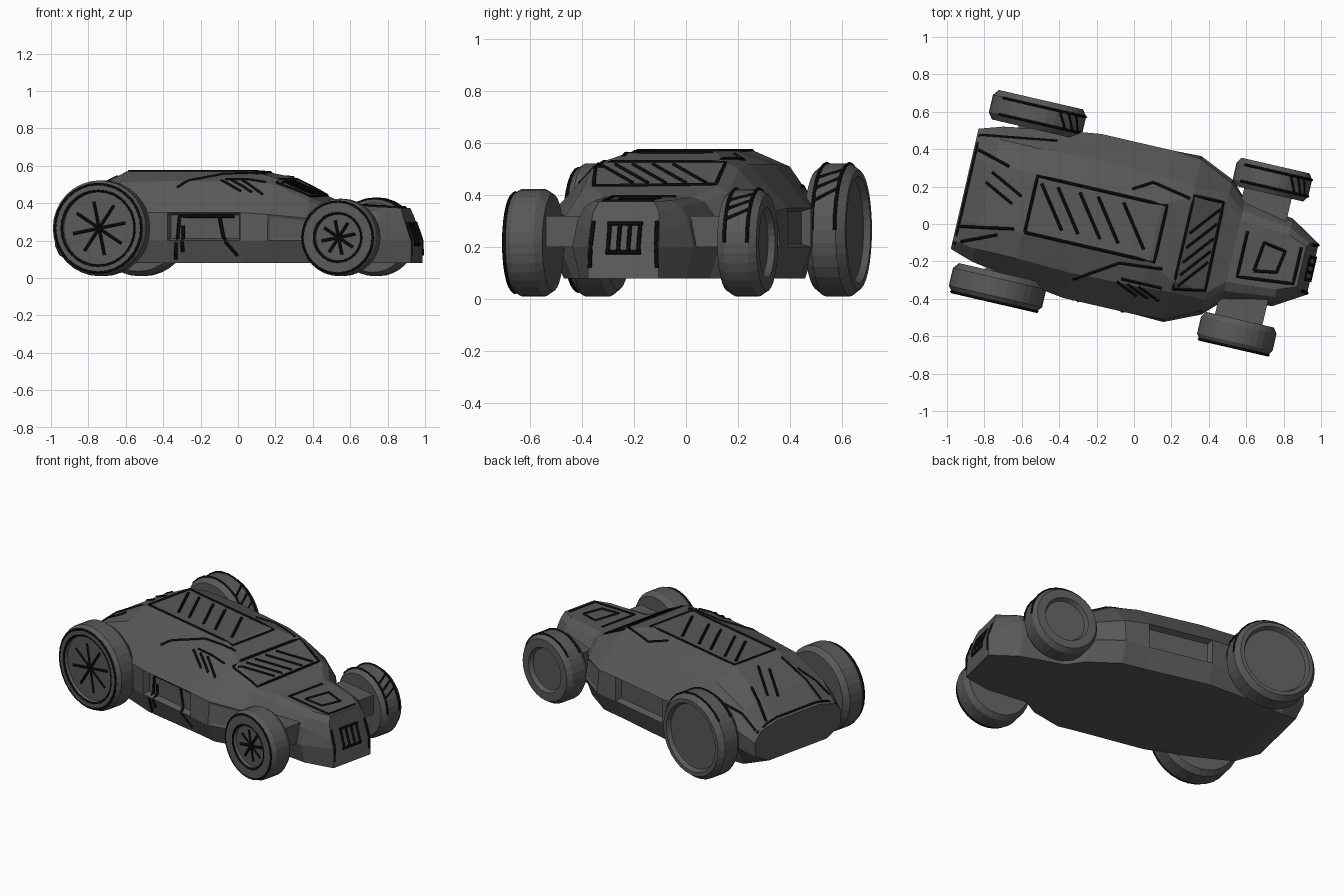
import bpy, bmesh
from math import sin, cos, pi, radians
from mathutils import Matrix, Vector

if "Cube" in bpy.data.objects:
    bpy.data.objects.remove(bpy.data.objects["Cube"])

# The car is built along +x (nose), then turned into place
PLACE = Matrix.Translation((-0.004, -0.02, 0)) @ Matrix.Rotation(radians(-13), 4, 'Z')


def material(name, value):
    m = bpy.data.materials.new(name)
    m.diffuse_color = (value, value, value, 1)
    m.use_nodes = True
    m.node_tree.nodes["Principled BSDF"].inputs["Base Color"].default_value = m.diffuse_color
    return m


GREY = material("dark_grey", 0.1)
INK = material("ink_black", 0.003)
parts = []


def finish(name, bm):
    bmesh.ops.recalc_face_normals(bm, faces=bm.faces)
    me = bpy.data.meshes.new(name)
    bm.to_mesh(me)
    bm.free()
    ob = bpy.data.objects.new(name, me)
    bpy.context.collection.objects.link(ob)
    me.materials.append(GREY)
    parts.append(ob)
    return ob


# Hull: lofted sections, x then five (half width, z) pairs from floor to roof
SECTIONS = [
    (-.925, .22, .12, .32, .17, .33, .26, .28, .32, .16, .35),
    (-.80, .30, .08, .36, .20, .37, .32, .30, .42, .17, .45),
    (-.57, .36, .08, .40, .20, .41, .35, .30, .51, .16, .57),
    (-.28, .41, .08, .45, .20, .45, .35, .31, .52, .16, .57),
    (.12, .40, .08, .45, .20, .45, .35, .30, .52, .16, .57),
    (.27, .40, .08, .455, .20, .44, .34, .29, .50, .23, .535),
    (.46, .32, .08, .37, .20, .35, .32, .29, .41, .25, .43),
    (.55, .24, .08, .28, .20, .27, .31, .22, .375, .17, .395),
    (.82, .21, .08, .24, .20, .22, .30, .19, .355, .15, .38),
    (.985, .14, .08, .14, .20, .14, .25, .13, .335, .11, .375),
]
bm = bmesh.new()
rings = []
for s in SECTIONS:
    lean = 0.35 if s[0] > .9 else 0
    half = [(s[0] - lean * max(0, s[k + 1] - .2), s[k], s[k + 1]) for k in range(1, 11, 2)]
    pts = half + [(x, -y, z) for x, y, z in reversed(half)]
    rings.append([bm.verts.new(p) for p in pts])
panels = []
for i, (a, b) in enumerate(zip(rings, rings[1:])):
    for k in range(10):
        j = (k + 1) % 10
        f = bm.faces.new((a[k], a[j], b[j], b[k]))
        if i in (3, 5) and k in (1, 7):
            panels.append(f)
bm.faces.new(rings[0])
bm.faces.new(rings[-1])
bmesh.ops.recalc_face_normals(bm, faces=bm.faces)
# Recessed side panels
for f in panels:
    deep = -.035 if f.calc_center_median().x < .1 else -.006
    bmesh.ops.inset_individual(bm, faces=[f], thickness=.018, depth=deep)
hull = finish("hull", bm)


# Wheels: turned tyre profile with a recessed hub on the outside
def wheel(name, x, y, r, half, hub, side):
    prof = [(hub * r, half - .025), (hub * r + .012, half), (.9 * r, half), (r, .6 * half),
            (r, -.6 * half), (.9 * r, -half)]
    bm = bmesh.new()
    n = 32
    loops = [[bm.verts.new((x + p * cos(2 * pi * i / n), y + side * w, r + .01 + p * sin(2 * pi * i / n)))
              for i in range(n)] for p, w in prof]
    for a, b in zip(loops, loops[1:]):
        for i in range(n):
            j = (i + 1) % n
            bm.faces.new((a[i], a[j], b[j], b[i]))
    bm.faces.new(loops[0])
    bm.faces.new(loops[-1])
    finish(name, bm)


def box(name, lo, hi):
    bm = bmesh.new()
    bmesh.ops.create_cube(bm, size=1)
    for v in bm.verts:
        v.co = [l + (c + .5) * (h - l) for l, h, c in zip(lo, hi, v.co)]
    finish(name, bm)


for tag, s in (("left", 1), ("right", -1)):
    wheel("front_wheel_" + tag, .667, s * .423 - .005, .207, .077, .6, s)
    wheel("rear_wheel_" + tag, -.635, s * .475, .256, .081, .76, s)
box("front_axle", (.53, -.37, .2), (.79, .37, .32))
box("rear_axle", (-.72, -.41, .18), (-.55, .41, .34))


# Ink lines: thin tubes laid on the surfaces
def ink(name, lines, radius=.008, cyclic=False):
    cu = bpy.data.curves.new(name, 'CURVE')
    cu.dimensions = '3D'
    cu.bevel_depth = radius
    cu.bevel_resolution = 0
    cu.use_fill_caps = True
    for pts in lines:
        sp = cu.splines.new('POLY')
        sp.points.add(len(pts) - 1)
        for p, q in zip(sp.points, pts):
            p.co = (*q, 1)
        sp.use_cyclic_u = cyclic
    ob = bpy.data.objects.new(name, cu)
    bpy.context.collection.objects.link(ob)
    cu.materials.append(INK)
    parts.append(ob)


def drape(pts, direction):
    d = Vector(direction)
    out = []
    for a, b in zip(pts, pts[1:]):
        for i in range(9):
            hit, loc, _, _ = hull.ray_cast(Vector(a).lerp(Vector(b), i / 8) - d * 2, d)
            if hit:
                out.append(loc)
    return out


def from_above(*pts):
    return drape([(x, y, 0) for x, y in pts], (0, 0, -1))


def from_right(*pts):
    return drape([(x, 0, z) for x, z in pts], (0, 1, 0))


bpy.context.view_layer.update()
# Roof panel and windscreen outlines with hatching
ink("roof_panel_lines", [from_above((-.56, -.155), (.15, -.155), (.15, .155), (-.56, .155), (-.56, -.155))]
    + [from_above((x, .12), (x + .16, -.1)) for x in (-.53, -.44, -.32, -.22, -.08)])
ink("windscreen_lines", [from_above((.28, -.27), (.45, -.24), (.44, .24), (.28, .24), (.28, -.27))]
    + [from_above((.3, y), (.43, y + .16)) for y in (-.25, -.19, -.12, -.04, .04)])
ink("shoulder_lines", [from_above((-.25, -.34), (-.03, -.2), (.2, -.18)),
                       from_above((-.05, .2), (.05, .26), (.26, .22)),
                       from_above((.0, -.28), (.22, -.28))]
    + [from_above((x, -.3), (x + .12, -.35)) for x in (-.02, .04, .1)])
ink("tail_lines", [from_above((-.91, .3), (-.91, -.3)), from_above((-.9, -.2), (-.62, -.15)),
                   from_above((-.9, .3), (-.5, .36)), from_above((-.9, .22), (-.72, .17)),
                   from_above((-.8, .12), (-.62, .03)), from_above((-.82, .06), (-.66, -.02)),
                   from_above((-.88, -.28), (-.7, -.2))])
ink("bonnet_lines", [from_above((.6, .12), (.6, -.13), (.9, -.1), (.9, .1)),
                     from_above((.68, -.08), (.7, .08), (.82, .06), (.8, -.06), (.68, -.08))])
ink("side_lines", [from_right((-.24, .1), (-.22, .33), (.08, .33)), from_right((.0, .32), (.02, .22), (.1, .12)),
                   from_right((-.2, .14), (-.2, .28))], .01)
# Nose grille and face outline
ink("grille_lines", [drape([(0, y, .18), (0, y, .29)], (-1, 0, 0)) for y in (-.06, -.02, .02, .06)]
    + [drape([(0, -.07, z), (0, .07, z)], (-1, 0, 0)) for z in (.18, .29)]
    + [drape([(0, s * .133, .12), (0, s * .125, .3)], (-1, 0, 0)) for s in (-1, 1)])


# Wheel rims and spokes drawn on the right side, tyre strokes on the left side
def circle(x, y, z, r):
    return [(x + r * cos(t * pi / 14), y, z + r * sin(t * pi / 14)) for t in range(28)]


for name, x, y, r, hub in (("rear", -.635, -.552, .256, .76), ("front", .667, -.501, .207, .6)):
    z = r + .01
    ink(name + "_rim_lines", [circle(x, y, z, .92 * r), circle(x, y, z, hub * r + .008)], .008, True)
    ink(name + "_spoke_lines", [[(x, y + .02, z), (x + hub * r * .75 * cos(a), y + .02, z + hub * r * .75 * sin(a))]
                                for a in (k * pi / 4 + .2 for k in range(8))])
for name, x, y, r in (("rear", -.635, .475, .256), ("front", .667, .418, .207)):
    arcs = [[(x + r * cos(a), y + w, r + .01 + r * sin(a)) for a in (t * pi / 14 for t in range(12))]
            for w in (-.045, .045)]
    ink(name + "_tyre_lines", arcs + [[arcs[0][t], arcs[1][t + 1]] for t in (2, 3, 4)], .007)

for ob in parts:
    ob.matrix_world = PLACE
